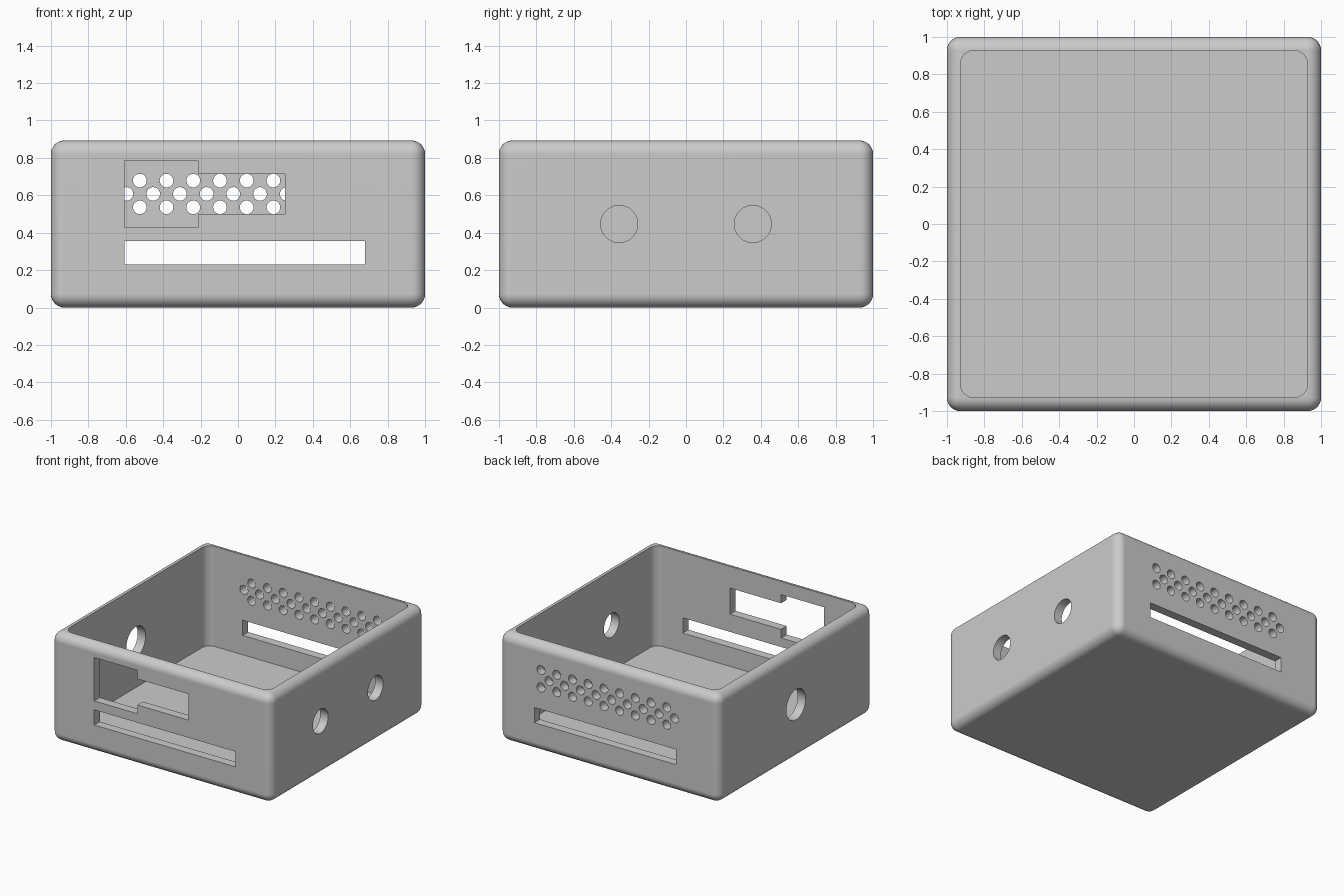
import bpy, bmesh, math
from mathutils import Matrix, Vector

if "Cube" in bpy.data.objects:
    bpy.data.objects.remove(bpy.data.objects["Cube"], do_unlink=True)

MM = 1 / 28            # the case is laid out on a grid of 28 steps per unit
HEIGHT = 25 * MM
WALL = 2 * MM
MID = HEIGHT / 2

grey = bpy.data.materials.new("plain grey")
grey.use_nodes = True
grey.diffuse_color = (0.6, 0.6, 0.6, 1)
grey.node_tree.nodes["Principled BSDF"].inputs["Base Color"].default_value = grey.diffuse_color


def make_object(name, bm):
    bmesh.ops.recalc_face_normals(bm, faces=bm.faces)
    mesh = bpy.data.meshes.new(name)
    bm.to_mesh(mesh)
    bm.free()
    mesh.materials.append(grey)
    obj = bpy.data.objects.new(name, mesh)
    bpy.context.collection.objects.link(obj)
    return obj


def block(name, low, high, radius=0, upright_only=False):
    """Box between two corners, with rounded edges."""
    low, high = Vector(low), Vector(high)
    bm = bmesh.new()
    bmesh.ops.create_cube(bm, size=1)
    for v in bm.verts:
        v.co = (low + high) / 2 + v.co * (high - low)
    if radius:
        edges = [e for e in bm.edges if not upright_only
                 or abs(e.verts[0].co.z - e.verts[1].co.z) > radius]
        bmesh.ops.bevel(bm, geom=edges, offset=radius, segments=8,
                        profile=0.5, affect='EDGES', clamp_overlap=True)
    return make_object(name, bm)


def drills(name, centres, radius, axis, sides):
    """Round cutters along the x or y axis, all in one object."""
    turn = Matrix.Rotation(math.pi / 2, 4, 'Y' if axis == 'X' else 'X')
    bm = bmesh.new()
    for c in centres:
        bmesh.ops.create_cone(bm, cap_ends=True, segments=sides, radius1=radius,
                              radius2=radius, depth=0.4,
                              matrix=Matrix.Translation(c) @ turn)
    return make_object(name, bm)


def prism(name, outline, y0, y1):
    """Outline in x and z, pushed from y0 to y1."""
    bm = bmesh.new()
    face = bm.faces.new([bm.verts.new((x * MM, y0, z * MM)) for x, z in outline])
    new = bmesh.ops.extrude_face_region(bm, geom=[face])["geom"]
    moved = [g for g in new if isinstance(g, bmesh.types.BMVert)]
    bmesh.ops.translate(bm, verts=moved, vec=(0, y1 - y0, 0))
    return make_object(name, bm)


# Rounded outer body
case = block("open_case", (-1, -1, 0), (1, 1, HEIGHT), WALL)

# Open cavity with rounded upright corners
inner = 1 - WALL - 0.001
cutters = [block("cavity_cutter", (-inner, -inner, WALL), (inner, inner, 1.5),
                 WALL, upright_only=True)]

# Long slot through the front and back walls
cutters.append(block("slot_cutter", (-17 * MM, -1.2, 6.45 * MM),
                     (19 * MM, 1.2, 9.95 * MM)))

# Stepped window in the front wall
window = [(-17, 12), (-6, 12), (-6, 14), (7, 14), (7, 20), (-6, 20), (-6, 22), (-17, 22)]
cutters.append(prism("window_cutter", window, -1.2, -0.8))

# Staggered vent holes in the back wall
vents = []
for i in range(9):
    x = (-14.7 + 4 * i) * MM
    vents += [(x, 1, 19 * MM), (x - 2 * MM, 1, 17 * MM), (x, 1, 15 * MM)]
cutters.append(drills("vent_cutter", vents, 0.0365, 'Y', 24))

# Two round holes on one side, one larger hole on the other
cutters.append(drills("side_hole_cutter", [(1, s * 10 * MM, MID) for s in (-1, 1)],
                      0.099, 'X', 48))
cutters.append(drills("large_hole_cutter", [(-1, 0, MID)], 0.125, 'X', 48))

for cutter in cutters:
    mod = case.modifiers.new(cutter.name, 'BOOLEAN')
    mod.operation = 'DIFFERENCE'
    mod.solver = 'EXACT'
    mod.object = cutter

# Bake the cuts and drop the cutters
bpy.context.view_layer.update()
cut = bpy.data.meshes.new_from_object(case.evaluated_get(bpy.context.evaluated_depsgraph_get()))
case.modifiers.clear()
case.data = cut
for cutter in cutters:
    bpy.data.objects.remove(cutter, do_unlink=True)
cut.materials.clear()
cut.materials.append(grey)
for poly in cut.polygons:
    poly.material_index = 0

# Smooth rounded edges, crisp openings, flat walls
bpy.ops.object.select_all(action='DESELECT')
case.select_set(True)
bpy.context.view_layer.objects.active = case
bpy.ops.object.shade_smooth_by_angle(angle=math.radians(30))
normals = case.modifiers.new("flat_walls", 'WEIGHTED_NORMAL')
normals.keep_sharp = True
